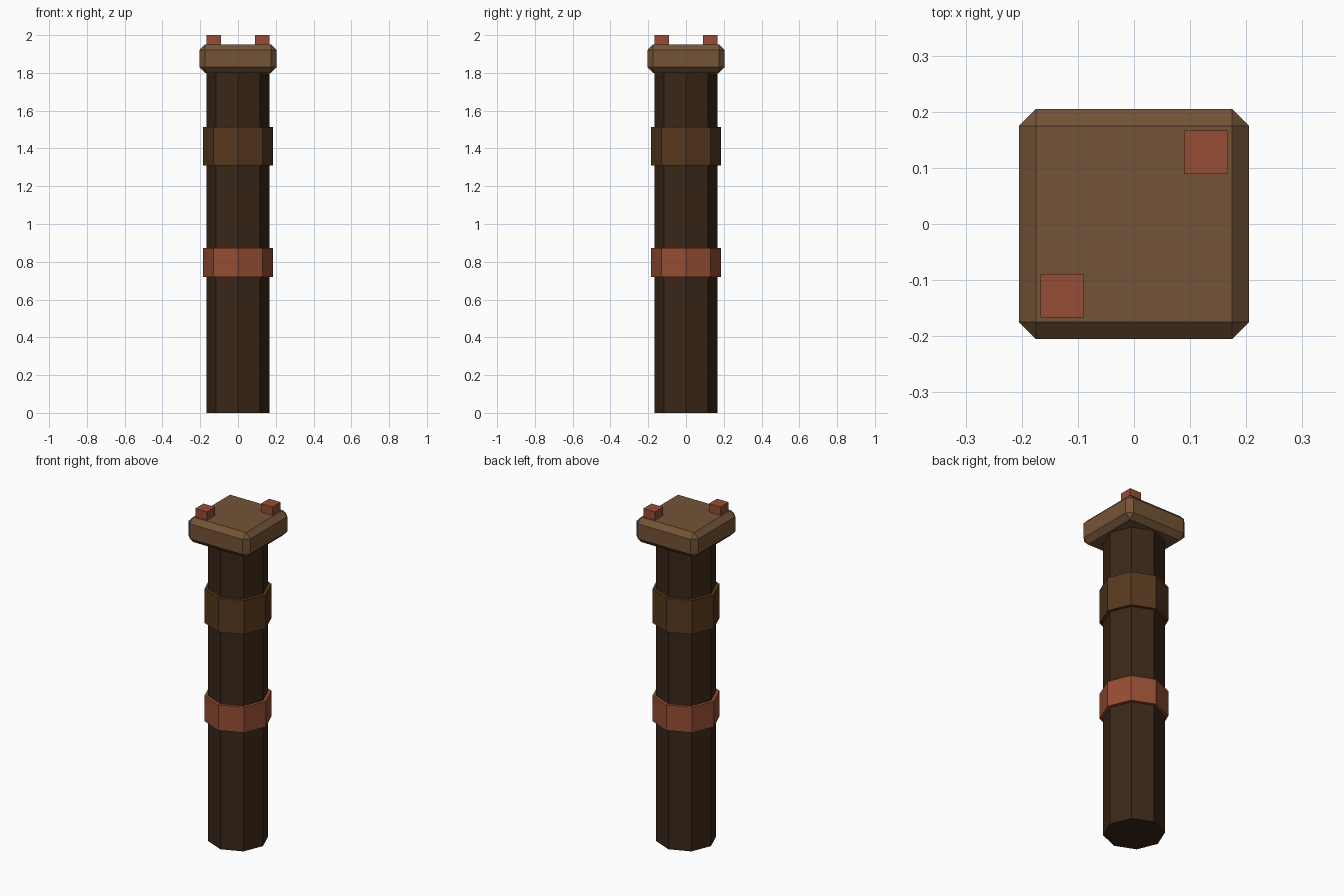
import bpy
import math

if "Cube" in bpy.data.objects:
    bpy.data.objects.remove(bpy.data.objects["Cube"])


def material(name, rgb):
    mat = bpy.data.materials.new(name)
    mat.diffuse_color = (*rgb, 1)
    mat.use_nodes = True
    mat.node_tree.nodes["Principled BSDF"].inputs["Base Color"].default_value = mat.diffuse_color
    return mat


dark_wood = material("dark_wood", (0.042, 0.020, 0.009))
mid_wood = material("mid_wood", (0.093, 0.040, 0.013))
light_wood = material("light_wood", (0.175, 0.088, 0.038))
rust = material("rust", (0.30, 0.075, 0.033))


def octagon(name, radius, z0, z1, mat):
    """Eight-sided prism with corners on the x and y axes."""
    bpy.ops.mesh.primitive_cylinder_add(vertices=8, radius=radius, depth=z1 - z0,
                                        location=(0, 0, (z0 + z1) / 2))
    obj = bpy.context.object
    obj.name = name
    obj.data.materials.append(mat)
    return obj


def box(name, x, y, width, z0, z1, mat):
    bpy.ops.mesh.primitive_cube_add(size=1, location=(x, y, (z0 + z1) / 2))
    obj = bpy.context.object
    obj.name = name
    obj.scale = (width, width, z1 - z0)
    bpy.ops.object.transform_apply(location=False, rotation=False, scale=True)
    obj.data.materials.append(mat)
    return obj


# Post and its two wrapped bands
octagon("post", 0.166, 0.0, 1.80, dark_wood)
octagon("lower_band", 0.185, 0.72, 0.873, rust)
octagon("upper_band", 0.185, 1.31, 1.514, mid_wood)

# Square cap, chamfered on every edge
cap = box("cap", 0, 0, 0.41, 1.80, 1.95, light_wood)
bevel = cap.modifiers.new("chamfer", "BEVEL")
bevel.width = 0.03
bevel.segments = 1
bevel.limit_method = 'ANGLE'
bevel.angle_limit = math.radians(30)

# Pegs on opposite corners of the cap
for label, s in (("front_left", -1), ("back_right", 1)):
    box(label + "_peg", s * 0.128, s * 0.128, 0.077, 1.92, 2.0, rust)
